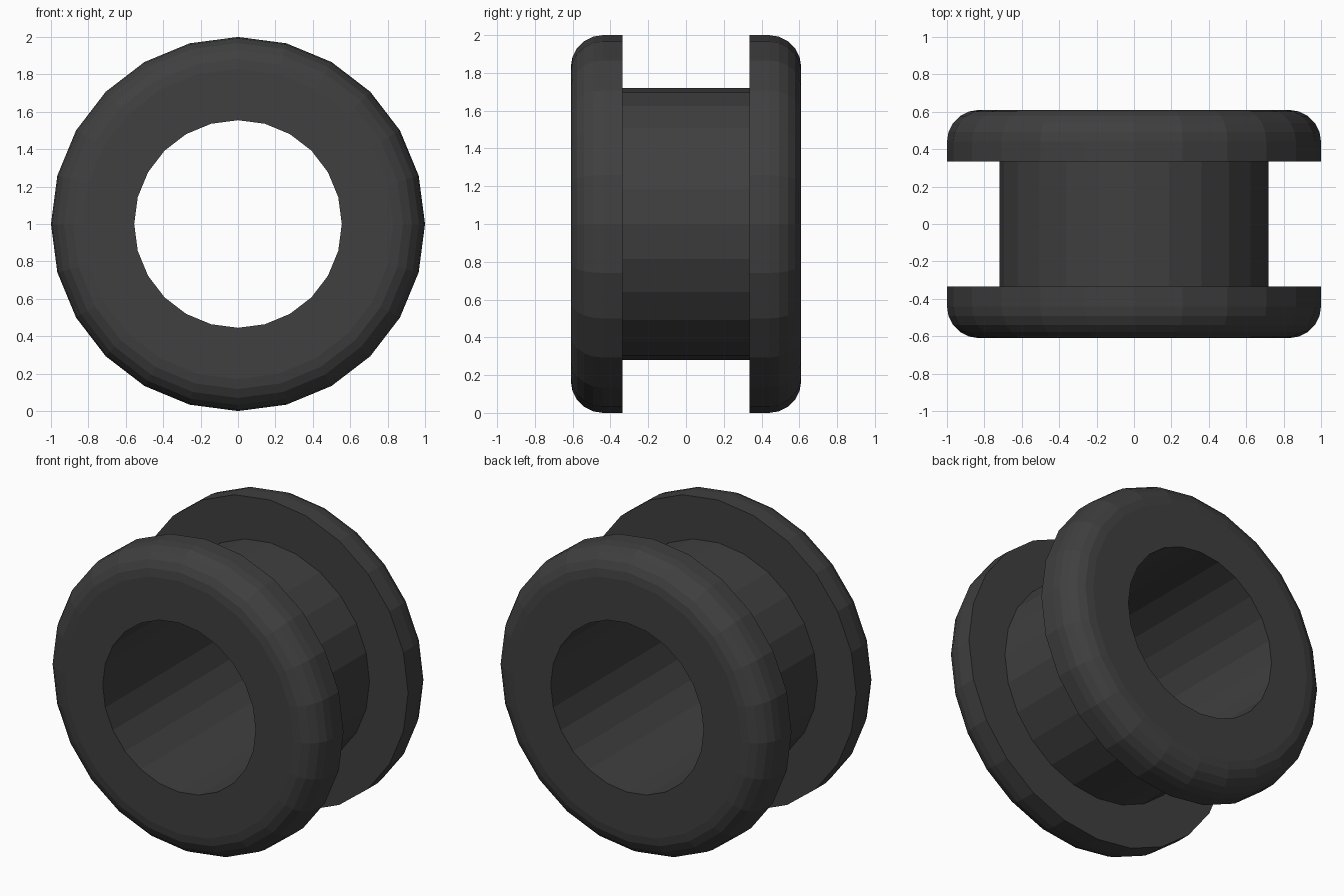
import bpy, bmesh, math

if "Cube" in bpy.data.objects:
    bpy.data.objects.remove(bpy.data.objects["Cube"])

SEGMENTS = 24
HOLE_R, GROOVE_R, OUTER_R = 0.555, 0.72, 1.0
GROOVE_Y, HALF_W, ROUND = 0.335, 0.61, 0.17
ROUND_STEPS = 5

# Half cross-section as (radius, y): groove wall, rounded rim, flat face, hole
half = [(GROOVE_R, GROOVE_Y), (OUTER_R, GROOVE_Y)]
for i in range(ROUND_STEPS + 1):
    a = math.pi / 2 * i / ROUND_STEPS
    half.append((OUTER_R - ROUND + ROUND * math.cos(a),
                 HALF_W - ROUND + ROUND * math.sin(a)))
half.append((HOLE_R, HALF_W))

# Mirror the half into a closed loop
profile = half + [(r, -y) for r, y in reversed(half)]

# Revolve the loop around the y axis
bm = bmesh.new()
rings = []
for s in range(SEGMENTS):
    t = 2 * math.pi * s / SEGMENTS
    rings.append([bm.verts.new((r * math.sin(t), y, 1 + r * math.cos(t)))
                  for r, y in profile])
n = len(profile)
for s in range(SEGMENTS):
    a, b = rings[s], rings[(s + 1) % SEGMENTS]
    for i in range(n):
        j = (i + 1) % n
        bm.faces.new((a[i], a[j], b[j], b[i]))
bmesh.ops.recalc_face_normals(bm, faces=bm.faces)

mesh = bpy.data.meshes.new("rubber_grommet")
bm.to_mesh(mesh)
bm.free()
grommet = bpy.data.objects.new("rubber_grommet", mesh)
bpy.context.collection.objects.link(grommet)

# Dark rubber
rubber = bpy.data.materials.new("dark_rubber")
rubber.diffuse_color = (0.05, 0.05, 0.05, 1)
rubber.use_nodes = True
rubber.node_tree.nodes["Principled BSDF"].inputs["Base Color"].default_value = rubber.diffuse_color
mesh.materials.append(rubber)
